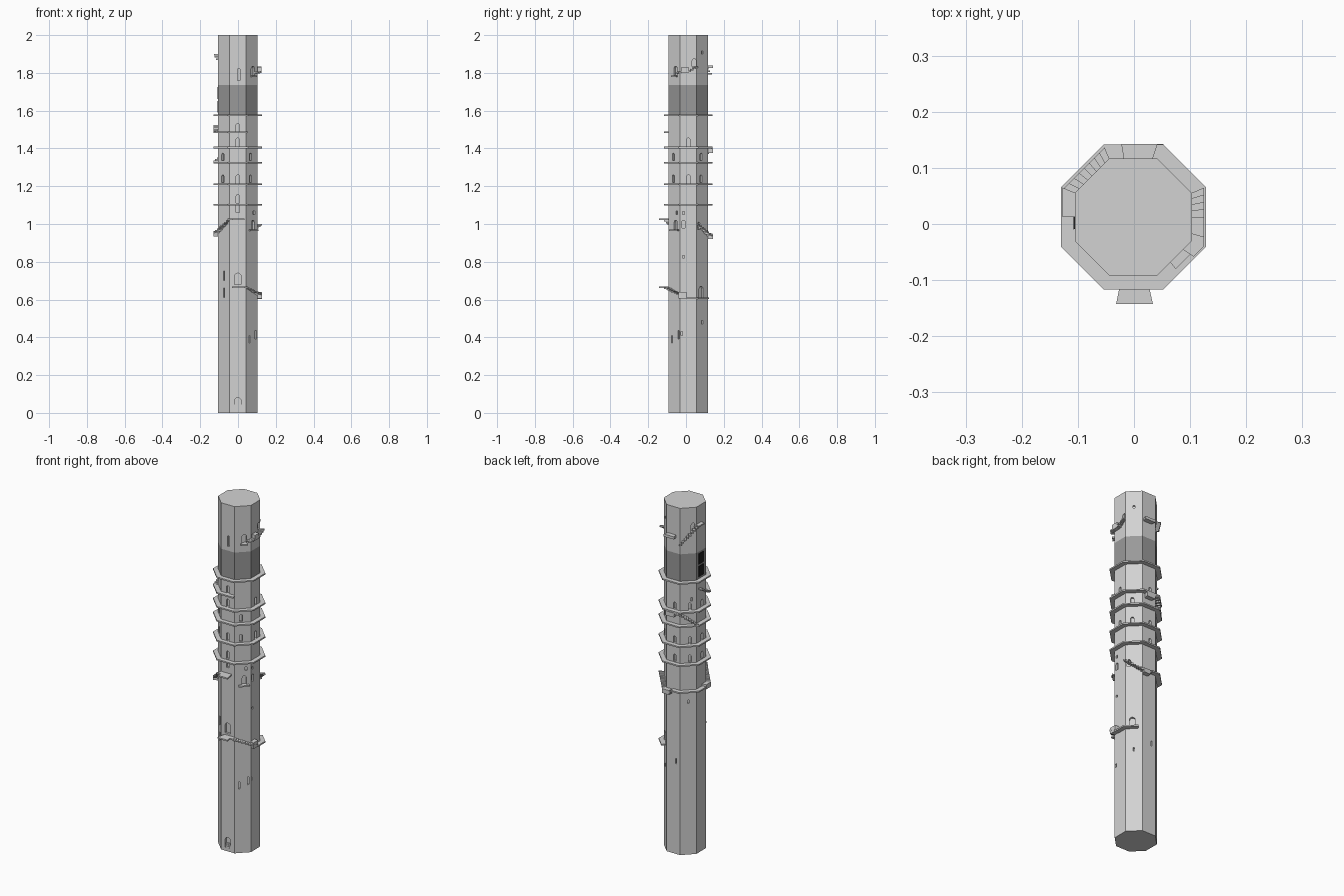
import bpy, bmesh, math
from mathutils import Vector

cube = bpy.data.objects.get("Cube")
if cube:
    bpy.data.objects.remove(cube)

CX, CY, A = -0.001, 0.0125, 0.104      # tower axis and apothem
HALF = math.tan(math.pi / 8)


def material(name, v):
    m = bpy.data.materials.new(name)
    m.use_nodes = True
    m.diffuse_color = (v, v, v, 1)
    m.node_tree.nodes["Principled BSDF"].inputs["Base Color"].default_value = (v, v, v, 1)
    return m


STONE = material("light stone", 0.65)
BAND = material("dark band", 0.32)
BLACK = material("black opening", 0.015)


def finish(name, bm, *mats):
    bmesh.ops.recalc_face_normals(bm, faces=bm.faces[:])
    mesh = bpy.data.meshes.new(name)
    bm.to_mesh(mesh)
    bm.free()
    for m in mats:
        mesh.materials.append(m)
    ob = bpy.data.objects.new(name, mesh)
    bpy.context.scene.collection.objects.link(ob)
    return ob


def frame(k):
    """Outward normal and sideways tangent of wall k: 0 front, 2 is +x, 4 back, 6 is -x."""
    a = k * math.pi / 4
    return Vector((math.sin(a), -math.cos(a), 0)), Vector((math.cos(a), math.sin(a), 0))


def point(k, u, r, z):
    n, t = frame(k)
    return Vector((CX, CY, z)) + n * r + t * (2 * u * HALF * r)


def block(bm, k, u0, u1, z0, z1, r0, r1):
    """Box against wall k, mitred so neighbours meet at the corners."""
    lo = [bm.verts.new(point(k, u, r, z0)) for u, r in ((u0, r0), (u1, r0), (u1, r1), (u0, r1))]
    hi = [bm.verts.new(v.co + Vector((0, 0, z1 - z0))) for v in lo]
    bm.faces.new(lo)
    bm.faces.new(hi)
    for i in range(4):
        j = (i + 1) % 4
        bm.faces.new((lo[i], lo[j], hi[j], hi[i]))


def walk(bm, t0, z0, t1, z1, width=0.025, per_wall=8, thick=0.008):
    """Walkway or stair along the walls, t counted in walls around the tower."""
    n = max(1, round(abs(t1 - t0) * per_wall))
    for i in range(n):
        a, b = (t0 + (t1 - t0) * j / n for j in (i, i + 1))
        k = math.floor((a + b) / 2 + 0.5)
        z = z0 + (z1 - z0) * (i / (n - 1) if n > 1 else 0)
        block(bm, k, a - k, b - k, z - thick, z, A - 0.004, A + width)


def arch(bm, k, u, z, w, h, r0, r1, round_top=True):
    """Arched or square prism standing on height z of wall k."""
    n, t = frame(k)
    c = Vector((CX, CY, z)) + t * (2 * u * HALF * A) + n * r0
    pts = [(-w / 2, 0), (w / 2, 0)]
    if round_top:
        pts += [(w / 2 * math.cos(i * math.pi / 6), h - w / 2 + w / 2 * math.sin(i * math.pi / 6))
                for i in range(7)]
    else:
        pts += [(w / 2, h), (-w / 2, h)]
    near = [bm.verts.new(c + t * x + Vector((0, 0, y))) for x, y in pts]
    far = [bm.verts.new(v.co + n * (r1 - r0)) for v in near]
    bm.faces.new(near)
    bm.faces.new(far)
    for i in range(len(pts)):
        j = (i + 1) % len(pts)
        bm.faces.new((near[i], near[j], far[j], far[i]))


# Octagonal shaft with a dark band near the top
bm = bmesh.new()
levels = [0, 1.575, 1.655, 1.735, 2]
rows = [[bm.verts.new(point(k, 0.5, A, z)) for k in range(8)] for z in levels]
for r in range(len(rows) - 1):
    for k in range(8):
        j = (k + 1) % 8
        f = bm.faces.new((rows[r][k], rows[r][j], rows[r + 1][j], rows[r + 1][k]))
        f.material_index = 1 if r in (1, 2) else 0
bm.faces.new(rows[0])
bm.faces.new(rows[-1])
shaft = finish("tower_shaft", bm, STONE, BAND)

# Recessed doors and windows: wall, sideways place, sill height, width, height
doors = [(0, 0, .02, .036, .06), (0, 0, .68, .036, .06), (3, -.1, .61, .03, .06),
         (1, .1, .97, .022, .05), (3, -.3, .97, .02, .04), (2, -.3, .98, .018, .04),
         (1, .1, 1.785, .024, .05), (2, .35, 1.835, .02, .04), (5, .3, 1.86, .02, .05)]
doors += [(0, 0, z, .018, .045) for z in (1.06, 1.11, 1.215, 1.41, 1.487)]
doors += [(2, 0, z, .018, .045) for z in (1.215, 1.41)]
doors += [(k, .1, z, .016, .04) for k in (4, 5, 6) for z in (1.11, 1.215, 1.41)]
doors += [(k, -.1, z, .016, .04) for k in (1, 3, 7) for z in (1.22, 1.335)]
slits = [(1, -.2, .37, .008, .04), (1, .35, .39, .008, .045), (7, 0, .61, .01, .05),
         (7, 0, .7, .008, .05), (0, .05, 1.76, .014, .06), (2, -.4, .41, .008, .02),
         (3, 0, .47, .008, .02), (2, -.3, .82, .01, .012), (2, -.3, 1.05, .01, .015),
         (4, .2, .52, .008, .03), (5, 0, .87, .01, .02), (5, .2, 1.46, .01, .02),
         (1, .2, 1.05, .012, .02), (3, 0, 1.9, .01, .015)]
bm = bmesh.new()
for d in doors:
    arch(bm, *d, A - 0.012, A + 0.01)
for s in slits:
    arch(bm, *s, A - 0.008, A + 0.01, False)
cutter = finish("opening_cutter", bm, STONE)
cutter.hide_render = True
mod = shaft.modifiers.new("openings", 'BOOLEAN')
mod.operation, mod.solver, mod.object = 'DIFFERENCE', 'EXACT', cutter
bpy.context.view_layer.objects.active = shaft
bpy.ops.object.modifier_apply(modifier=mod.name)
bpy.data.objects.remove(cutter)

# Galleries running all the way around
for i, z in enumerate((1.105, 1.214, 1.329, 1.409, 1.579)):
    bm = bmesh.new()
    walk(bm, -0.5, z, 7.5, z, per_wall=1)
    finish(f"gallery_{i + 1}", bm, STONE)

# Lower walk: front landing, down to the door at the back right
bm = bmesh.new()
block(bm, 0, -.24, .27, .662, .67, A - .004, A + .0515)
walk(bm, 0, .67, .5, .665, per_wall=2)
walk(bm, .5, .665, 1.5, .632)
walk(bm, 1.5, .63, 2, .61)
walk(bm, 2, .61, 3.25, .61, per_wall=4)
block(bm, 2, -.5, -.1, .605, .64, A, A + .024)
finish("lower_walk", bm, STONE)

# Middle walk: front landing, down around the back and up again
bm = bmesh.new()
block(bm, 0, -.24, .27, 1.02, 1.028, A - .004, A + .0515)
walk(bm, 0, 1.028, -.5, 1.02, per_wall=2)
walk(bm, -.5, 1.02, -1.5, .96)
block(bm, 6, .1, .5, .935, .962, A, A + .0255)
walk(bm, 6.5, .95, 4.5, .95, per_wall=1)
walk(bm, 4.5, .95, 3.5, .94, per_wall=2)
block(bm, 4, -.5, -.1, .92, .945, A, A + .0265)
walk(bm, 3.5, .945, 2.5, 1.0)
finish("middle_walk", bm, STONE)

# Small balcony at the front right door
bm = bmesh.new()
walk(bm, .75, .97, 1.375, .97, .015, 1)
finish("side_balcony", bm, STONE)

# Partial gallery with a short stair
bm = bmesh.new()
walk(bm, 5.75, 1.525, 6.5, 1.49)
walk(bm, 6.5, 1.489, 8.5, 1.489, per_wall=1)
finish("partial_gallery", bm, STONE)

# Stair joining two galleries at the back
bm = bmesh.new()
walk(bm, 4, 1.4, 4.5, 1.395, per_wall=2)
walk(bm, 4.5, 1.395, 5.5, 1.335)
block(bm, 4, -.3, .2, 1.375, 1.4, A, A + .0265)
finish("back_stair", bm, STONE)

# Upper stairs and landings
bm = bmesh.new()
walk(bm, .875, 1.785, 1.25, 1.785, .015, 8)
walk(bm, 1.25, 1.805, 2, 1.812, .022)
walk(bm, 2, 1.812, 2.5, 1.835, .022)
block(bm, 2, -.35, 0, 1.8, 1.83, A, A + .022)
block(bm, 4, -.4, .2, 1.825, 1.84, A, A + .0265)
walk(bm, 4.5, 1.8, 5.5, 1.89, .02)
walk(bm, 5.5, 1.9, 6, 1.9, .022, 2)
finish("upper_walk", bm, STONE)

# Entrance steps
bm = bmesh.new()
for i in range(3):
    arch(bm, 0, 0, .02 + i * .008, .034, .008, A - .012, A - .001 - i * .003, False)
finish("entrance_steps", bm, STONE)

# Tall black windows on the band
bm = bmesh.new()
for z in (1.59, 1.662):
    block(bm, 6, -.28, .25, z, z + .062, A - .002, A + .003)
finish("band_windows", bm, BLACK)

# Thin hatch on the roof
bm = bmesh.new()
block(bm, 7, -.35, .42, 1.995, 2, .078, .081)
finish("roof_hatch", bm, STONE)
